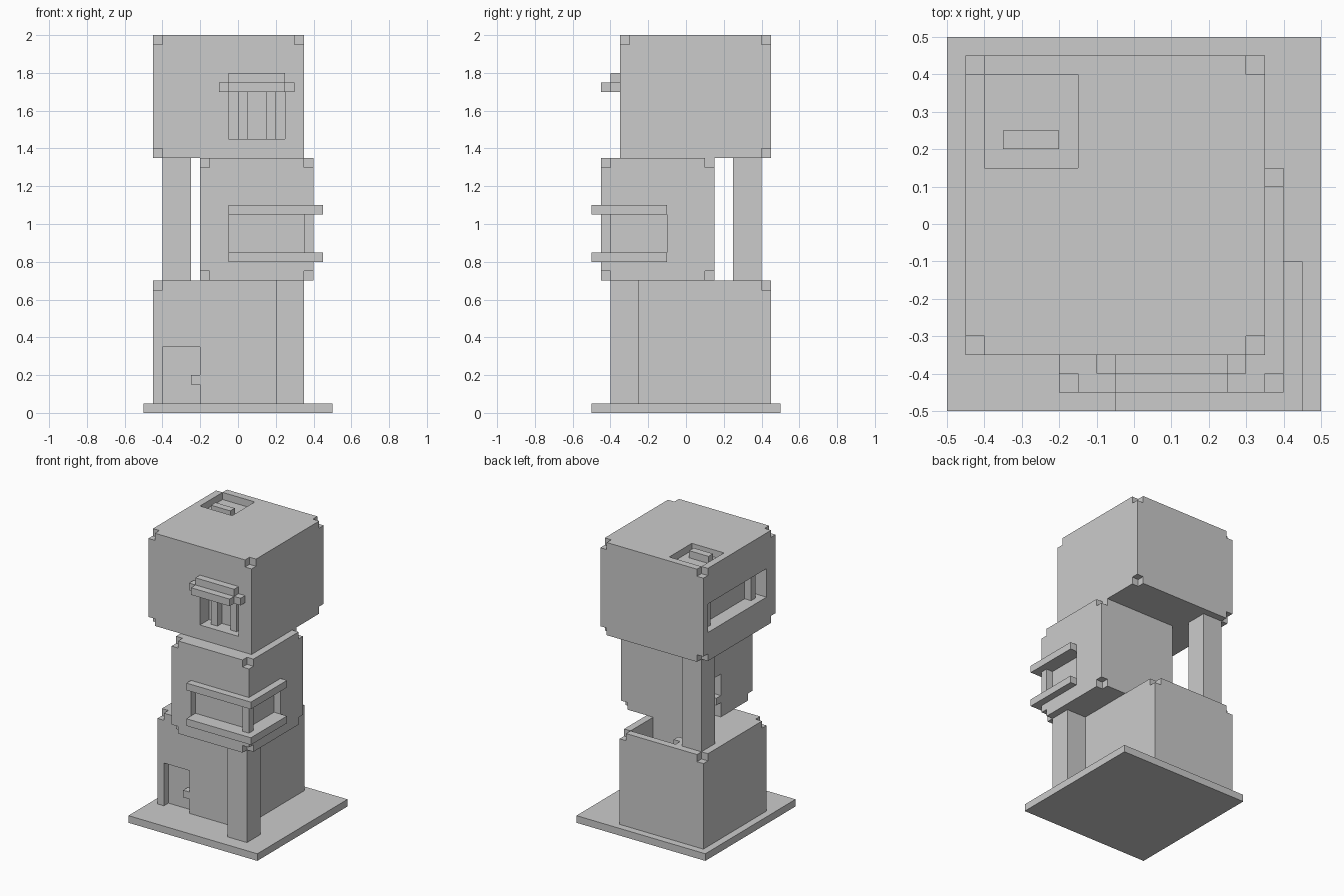
import bpy, bmesh
from mathutils import Vector

if "Cube" in bpy.data.objects:
    bpy.data.objects.remove(bpy.data.objects["Cube"])


def box(name, x, y, z):
    """Axis-aligned box from (min, max) pairs."""
    bm = bmesh.new()
    bmesh.ops.create_cube(bm, size=1)
    for v in bm.verts:
        v.co = Vector([r[0] if c < 0 else r[1] for c, r in zip(v.co, (x, y, z))])
    me = bpy.data.meshes.new(name)
    bm.to_mesh(me)
    bm.free()
    ob = bpy.data.objects.new(name, me)
    bpy.context.scene.collection.objects.link(ob)
    return ob


def carve(ob, bounds, cuts):
    """Subtract boxes; cutter sides lying on the block's skin overshoot it."""
    for cut in cuts:
        ranges = []
        for (lo, hi), (blo, bhi) in zip(cut, bounds):
            ranges.append((lo - 0.02 if abs(lo - blo) < 1e-4 else lo,
                           hi + 0.02 if abs(hi - bhi) < 1e-4 else hi))
        cutter = box("cutter", *ranges)
        cutter.hide_render = True
        mod = ob.modifiers.new("cut", 'BOOLEAN')
        mod.operation, mod.solver, mod.object = 'DIFFERENCE', 'EXACT', cutter
        bpy.context.view_layer.objects.active = ob
        bpy.ops.object.modifier_apply(modifier=mod.name)
        bpy.data.objects.remove(cutter, do_unlink=True)


def block(name, x, y, z, keep, cuts):
    """Storey block with small cubes nicked from its corners (except 'keep')."""
    ob = box(name, x, y, z)
    n = 0.05
    nicks = []
    for i in (0, 1):
        for j in (0, 1):
            for k in (0, 1):
                if (i, j, k) in keep:
                    continue
                nicks.append([(r[0], r[0] + n) if s == 0 else (r[1] - n, r[1])
                              for r, s in zip((x, y, z), (i, j, k))])
    carve(ob, (x, y, z), nicks + cuts)
    return ob


# ground slab
box("base_slab", (-.5, .5), (-.5, .5), (0, .05))

# lower storey: front door recess and roof well
block("lower_block", (-.45, .2), (-.25, .45), (.05, .7),
      {(0, 0, 0), (0, 1, 0), (1, 0, 0), (1, 1, 0), (1, 0, 1)},
      [((-.4, -.2), (-.25, -.2), (.05, .35)),
       ((-.2, .15), (.15, .4), (.55, .7))])
box("lower_door_knob", (-.25, -.2), (-.25, -.2), (.15, .2))
box("roof_well_knob", (-.2, -.15), (.3, .35), (.65, .7))
box("lower_pillar", (.2, .35), (-.4, -.25), (.05, .7))

# middle storey: side door recess and wrap-around corner window
block("middle_block", (-.2, .4), (-.45, .15), (.7, 1.35),
      {(0, 1, 0), (0, 1, 1)},
      [((-.2, -.15), (-.1, .1), (.7, 1.0)),
       ((-.05, .4), (-.45, -.4), (.85, 1.05)),
       ((.35, .4), (-.45, -.1), (.85, 1.05))])
box("middle_door_knob", (-.2, -.15), (-.1, -.05), (.8, .85))
box("corner_window_post", (.35, .4), (-.45, -.4), (.85, 1.05))
for z in (.8, 1.05):
    box("corner_window_front_ledge", (-.05, .45), (-.5, -.45), (z, z + .05))
    box("corner_window_side_ledge", (.4, .45), (-.45, -.1), (z, z + .05))
box("upper_pillar", (-.4, -.25), (.25, .4), (.7, 1.35))

# upper storey: front window, left strip window and roof hatch
block("upper_block", (-.45, .35), (-.35, .45), (1.35, 2),
      {(1, 0, 0)},
      [((-.05, .25), (-.35, -.25), (1.45, 1.7)),
       ((-.45, -.35), (-.25, .4), (1.55, 1.75)),
       ((-.4, -.15), (.15, .4), (1.95, 2))])
for x in (0, .15):
    box("front_window_bar", (x, x + .05), (-.3, -.25), (1.45, 1.7))
for y in (-.2, .3):
    box("side_window_bar", (-.4, -.35), (y, y + .05), (1.55, 1.75))
box("hatch_handle", (-.35, -.2), (.2, .25), (1.95, 2))

# stepped lintel over the front window
box("lintel_beam", (-.1, .3), (-.4, -.35), (1.7, 1.75))
box("lintel_front", (-.05, .25), (-.45, -.4), (1.7, 1.75))
box("lintel_cap", (-.05, .25), (-.4, -.35), (1.75, 1.8))
